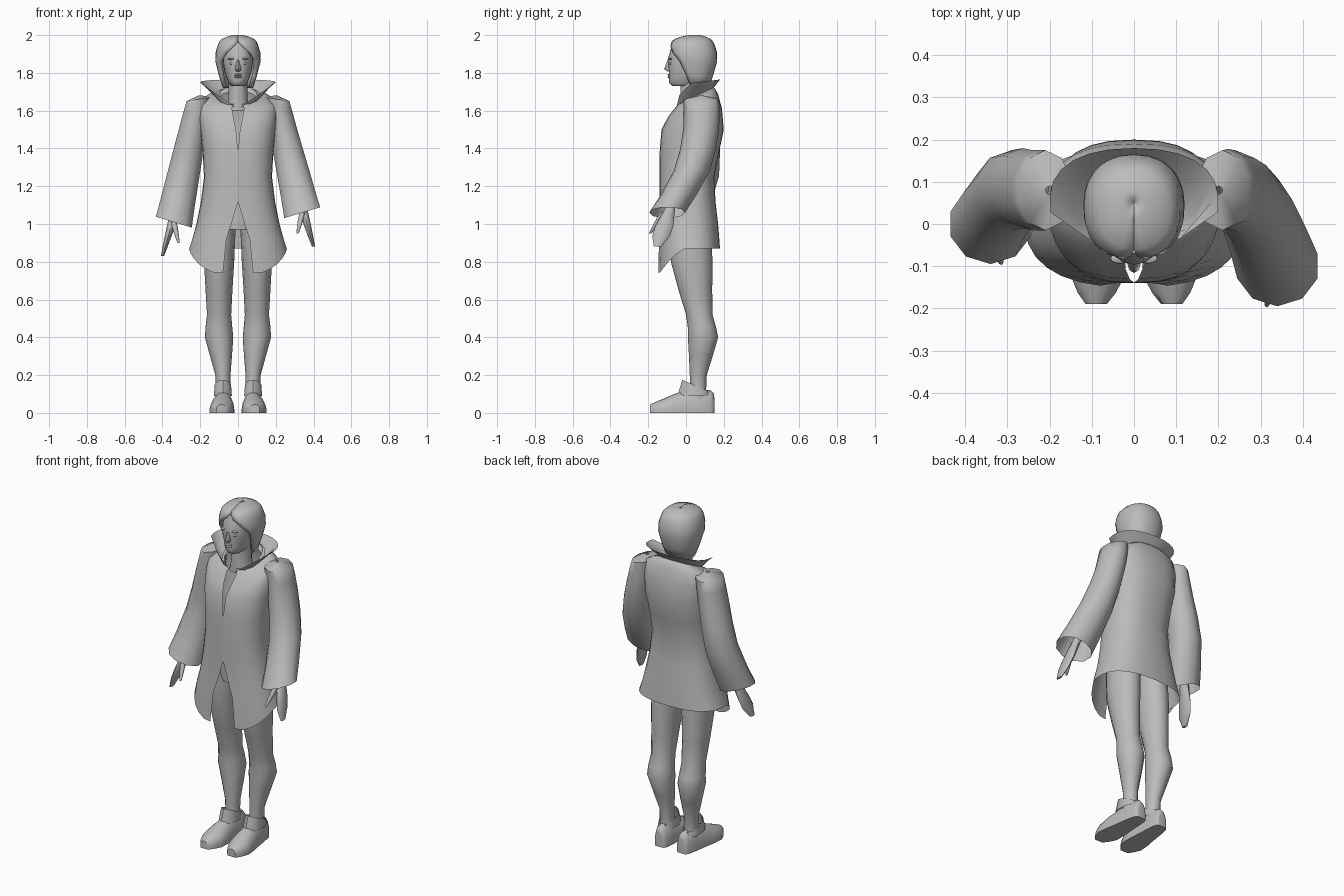
import bpy
import bmesh
from math import sin, cos, pi, radians
from mathutils import Vector

if "Cube" in bpy.data.objects:
    bpy.data.objects.remove(bpy.data.objects["Cube"])

grey = bpy.data.materials.new("plain grey")
grey.use_nodes = True
tone = (0.5, 0.5, 0.5, 1)
grey.diffuse_color = tone
grey.node_tree.nodes["Principled BSDF"].inputs["Base Color"].default_value = tone


def finish(name, bm, angle=55):
    bmesh.ops.recalc_face_normals(bm, faces=bm.faces)
    mesh = bpy.data.meshes.new(name)
    bm.to_mesh(mesh)
    bm.free()
    mesh.materials.append(grey)
    part = bpy.data.objects.new(name, mesh)
    bpy.context.collection.objects.link(part)
    bpy.ops.object.select_all(action="DESELECT")
    part.select_set(True)
    bpy.context.view_layer.objects.active = part
    bpy.ops.object.shade_smooth_by_angle(angle=radians(angle))
    return part


def skin(name, rows, closed=True, caps=False, side=1):
    """Join rows of points into a surface; side -1 mirrors it."""
    bm = bmesh.new()
    grid = [[bm.verts.new((p.x * side, p.y, p.z)) for p in row] for row in rows]
    count = len(grid[0])
    for upper, lower in zip(grid, grid[1:]):
        for i in range(count if closed else count - 1):
            j = (i + 1) % count
            bm.faces.new((upper[i], upper[j], lower[j], lower[i]))
    if caps:
        bm.faces.new(grid[0])
        bm.faces.new(grid[-1])
    return finish(name, bm)


def flow(keys, steps=2):
    """Blend smoothly through a few key sections."""
    keys = [Vector(key) for key in keys]
    result = []
    for i in range(len(keys) - 1):
        start, end = keys[i], keys[i + 1]
        leave = (end - keys[max(i - 1, 0)]) / 2
        arrive = (keys[min(i + 2, len(keys) - 1)] - start) / 2
        for step in range(steps):
            t = step / steps
            ease = t * t * (3 - 2 * t)
            result.append(start * (1 - ease) + end * ease
                          + leave * (t * (1 - t) ** 2) - arrive * (t * t * (1 - t)))
    return result + [keys[-1]]


def bend(value, power):
    return abs(value) ** power * (1 if value >= 0 else -1)


def ring(z, half, front, back, x=0, count=16, gap=None, power=1, drop=0, tilt=0):
    """Level ring that begins at the front; a gap leaves it open there."""
    middle, depth = (front + back) / 2, (back - front) / 2
    points = []
    for i in range(count):
        angle = 2 * pi * i / count
        if gap is not None:
            opening = max(gap, 0)
            angle = opening + 2 * (pi - opening) * i / (count - 1)
        across, along = bend(sin(angle), power), bend(cos(angle), power)
        points.append(Vector((x + half * across, middle - depth * along,
                              z - drop * along + tilt * across)))
    return points


def taper(start, end, wide, deep, count=5):
    """Rings from start to end whose size follows two rules."""
    rows = []
    for i in range(count + 1):
        t = i / count
        spot = start.lerp(end, t)
        rows.append(ring(spot.z, wide(t), spot.y - deep(t), spot.y + deep(t), x=spot.x, count=8))
    return rows


def blob(name, place, size):
    bm = bmesh.new()
    bmesh.ops.create_uvsphere(bm, u_segments=12, v_segments=8, radius=1)
    part = finish(name, bm)
    part.location, part.scale = place, size


# Coat body: open at the throat and below the waist, with a pointed front hem
coat = [(1.68, 0.1, -0.04, 0.14), (1.65, 0.2, -0.06, 0.17), (1.5, 0.2, -0.13, 0.2),
        (1.25, 0.18, -0.14, 0.15), (1, 0.22, -0.14, 0.17), (0.87, 0.26, -0.15, 0.18)]
rows = []
for z, half, front, back in flow(coat):
    opening = max(1.1 - z, (z - 1.45) / 2)
    rows.append(ring(z, half, front, back, count=29, gap=opening, power=0.8,
                     drop=max(0, z - 1.5) / 4))
for p in rows[-1]:
    p.z -= 0.13 * min(1, max(0, -p.y / 0.14)) ** 1.5
skin("coat_body", rows, closed=False)

# Flared collar, swept back from the throat
rows = []
for t in (0, 0.5, 1):
    rows.append(ring(1.66 + 0.09 * t, 0.1 + 0.1 * t, -0.05 - 0.02 * t, 0.13 + 0.05 * t,
                     count=15, gap=0.1 + 1.3 * t, power=0.85, drop=0.04 - 0.025 * t))
skin("collar", rows, closed=False)

# Wide sleeves and hands; the left arm swings forward
for label, side, cuff in (("left", 1, Vector((0.34, -0.1, 1.06))),
                          ("right", -1, Vector((0.34, 0, 1.01)))):
    shoulder, upper = Vector((0.21, 0.08, 1.66)), Vector((0.24, 0.08, 1.5))
    elbow = upper.lerp(cuff, 0.5) + Vector((0, 0.04, 0))
    path = flow((shoulder, upper, elbow, cuff))
    rows = [ring(1.68, 0.01, 0.07, 0.09, x=0.2, count=10)]
    for i, spot in enumerate(path):
        t = i / (len(path) - 1)
        rows.append(ring(spot.z, 0.065 + 0.035 * t, spot.y - 0.095, spot.y + 0.095,
                         x=spot.x, count=10, tilt=0.04 * t - 0.01))
    skin(label + "_sleeve", rows, closed=True, side=side)

    wrist, tip = cuff + Vector((-0.02, 0.04, 0.1)), cuff + Vector((0.06, -0.05, -0.18))
    skin(label + "_hand", taper(wrist, tip, lambda t: 0.025 - 0.017 * t * t,
                                lambda t: 0.02 + 0.03 * sin(pi * t * t)),
         caps=True, side=side)
    root, end = cuff + Vector((0, -0.02, 0)), cuff + Vector((-0.025, -0.09, -0.11))
    skin(label + "_thumb", taper(root, end, lambda t: 0.015 - 0.009 * t * t,
                                 lambda t: 0.017 - 0.01 * t * t), caps=True, side=side)

# Legs: thigh, knee, calf and ankle as height, centre, half width, front, back
leg = [(1.05, 0.09, 0.08, -0.09, 0.13), (0.8, 0.1, 0.08, -0.08, 0.14),
       (0.52, 0.1, 0.064, 0, 0.14), (0.4, 0.1, 0.075, 0.01, 0.17),
       (0.2, 0.08, 0.04, 0.02, 0.11), (0.05, 0.08, 0.04, 0.02, 0.11)]
# Shoes from heel to toe as depth, half width, height
shoe = [(0.15, 0.02, 0.08), (0.13, 0.04, 0.12), (0, 0.055, 0.12),
        (-0.12, 0.065, 0.075), (-0.19, 0.025, 0.045)]
for label, side in (("left", 1), ("right", -1)):
    skin(label + "_leg", [ring(z, half, front, back, x=x, count=12)
                          for z, x, half, front, back in flow(leg)], caps=True, side=side)
    rows = []
    for y, half, top in flow(shoe):
        middle, sole = 0.08 - y / 20, 0.02
        arch = [Vector((middle + half * cos(pi * i / 8), y, sole + (top - sole) * sin(pi * i / 8)))
                for i in range(9)]
        rows.append([Vector((middle + half, y, 0))] + arch + [Vector((middle - half, y, 0))])
    skin(label + "_shoe", rows, caps=True, side=side)
    skin(label + "_shoe_tongue", [ring(0.09, 0.05, -0.045, 0.13, x=0.08, count=10),
                                  ring(0.145, 0.045, -0.02, 0.12, x=0.08, count=10, drop=-0.03)],
         side=side)
skin("hips", [ring(z, half, -0.09, 0.13) for z, half in ((1.2, 0.15), (1.04, 0.16), (0.97, 0.1))],
     caps=True)

# Neck, head and face
skin("neck", [ring(z, half, -0.03, 0.1) for z, half in ((1.6, 0.07), (1.66, 0.05), (1.76, 0.05))],
     caps=True)
head = [(1.73, 0.035, -0.07, 0.08), (1.75, 0.05, -0.09, 0.1), (1.8, 0.07, -0.09, 0.13),
        (1.87, 0.08, -0.096, 0.13), (1.96, 0.07, -0.07, 0.12)]
skin("head", [ring(*section, count=20, power=0.9) for section in flow(head)], caps=True)
skin("nose", [ring(z, half, front, -0.07, count=8) for z, half, front in
              ((1.87, 0.007, -0.097), (1.82, 0.016, -0.116), (1.808, 0.013, -0.096))], caps=True)
for label, z in (("upper_lip", 1.79), ("lower_lip", 1.778)):
    blob(label, (0, -0.087, z), (0.022, 0.01, 0.006))
for label, side in (("left", 1), ("right", -1)):
    blob(label + "_eye", (side * 0.032, -0.08, 1.85), (0.014, 0.01, 0.007))
    blob(label + "_brow", (side * 0.034, -0.082, 1.874), (0.022, 0.012, 0.006))

# Hair, parted in the middle and framing the face
hair = [(2, 0.03, 0.01, 0.08, 0), (1.98, 0.085, -0.06, 0.13, 0), (1.94, 0.11, -0.085, 0.155, 0.2),
        (1.86, 0.12, -0.08, 0.165, 0.95), (1.72, 0.08, -0.02, 0.12, 1.25)]
rows = [ring(z, half, front, back, count=21, gap=gap, power=0.88)
        for z, half, front, back, gap in flow(hair)]
crown = Vector((0, 0.05, 2))
rows.insert(0, [crown.lerp(p, 0.05) for p in rows[0]])
locks = skin("hair", rows, closed=False)
thick = locks.modifiers.new("thickness", "SOLIDIFY")
thick.thickness, thick.offset = 0.02, -1
